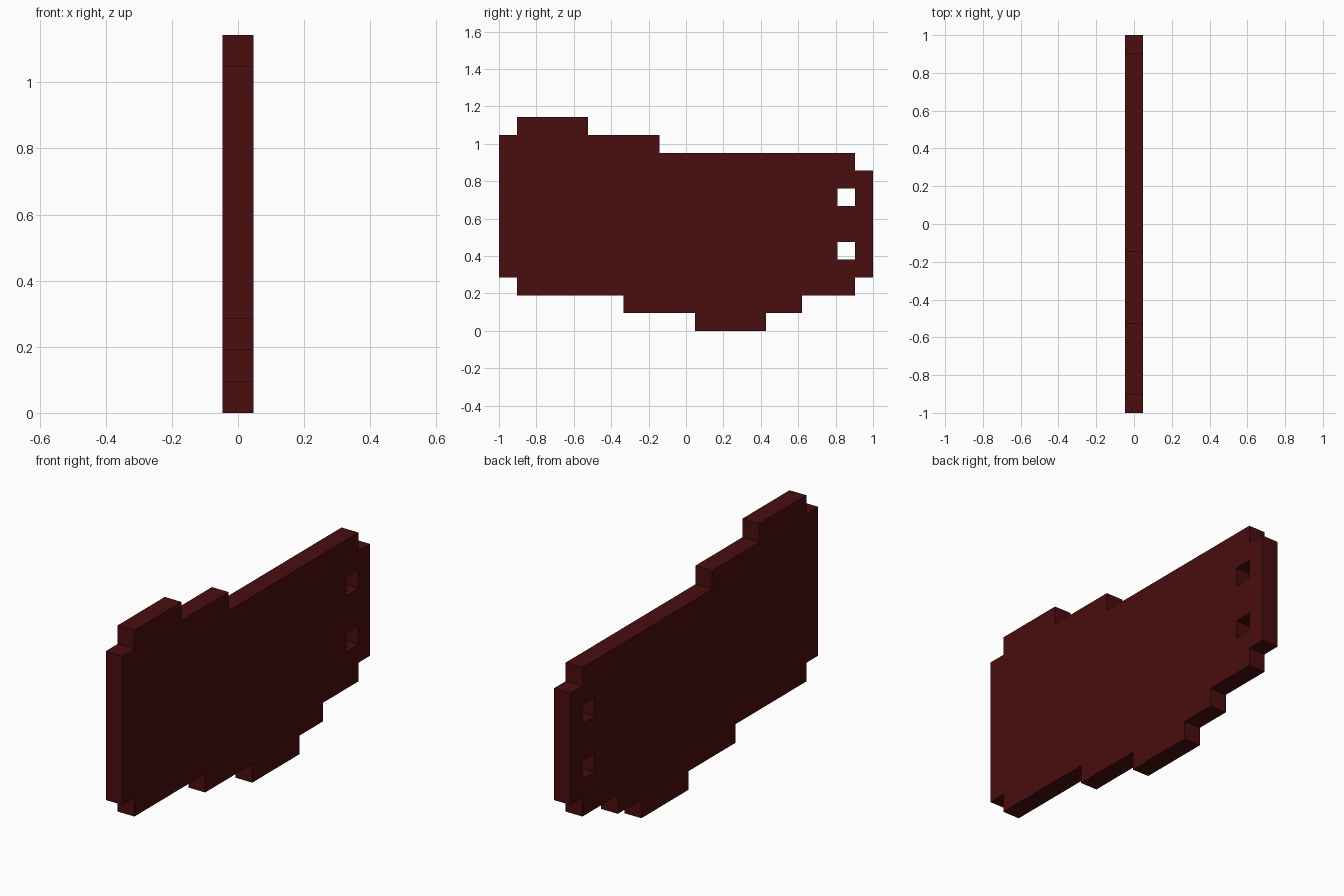
import bpy, bmesh
from mathutils import Vector

if "Cube" in bpy.data.objects:
    bpy.data.objects.remove(bpy.data.objects["Cube"])

U = 2 / 21          # one grid step
HALF = U / 2        # half the plate thickness

# Each step from the bottom up: (first column, end column)
ROWS = [(11, 15), (7, 17), (1, 20)] + [(0, 21)] * 6 + [(0, 20), (0, 9), (1, 5)]
HOLES = {(19, 4), (19, 7)}

# Dark red paint
red = bpy.data.materials.new("dark red")
red.diffuse_color = (0.068, 0.004, 0.0045, 1)
red.use_nodes = True
red.node_tree.nodes["Principled BSDF"].inputs["Base Color"].default_value = red.diffuse_color

# Stepped profile in the YZ plane, leaving the two square holes open
bm = bmesh.new()
for r, (a, b) in enumerate(ROWS):
    for c in range(a, b):
        if (c, r) in HOLES:
            continue
        corners = [(c, r), (c + 1, r), (c + 1, r + 1), (c, r + 1)]
        bm.faces.new([bm.verts.new((-HALF, -1 + y * U, z * U)) for y, z in corners])
bmesh.ops.remove_doubles(bm, verts=bm.verts, dist=1e-4)

# Thicken the profile into a plate
out = bmesh.ops.extrude_face_region(bm, geom=bm.faces[:], use_keep_orig=True)
moved = [g for g in out["geom"] if isinstance(g, bmesh.types.BMVert)]
bmesh.ops.translate(bm, verts=moved, vec=Vector((2 * HALF, 0, 0)))
bmesh.ops.recalc_face_normals(bm, faces=bm.faces[:])
bmesh.ops.dissolve_limit(bm, angle_limit=0.01, verts=bm.verts[:], edges=bm.edges[:])

mesh = bpy.data.meshes.new("stepped_plate")
bm.to_mesh(mesh)
bm.free()
mesh.materials.append(red)
plate = bpy.data.objects.new("stepped_plate", mesh)
bpy.context.collection.objects.link(plate)
